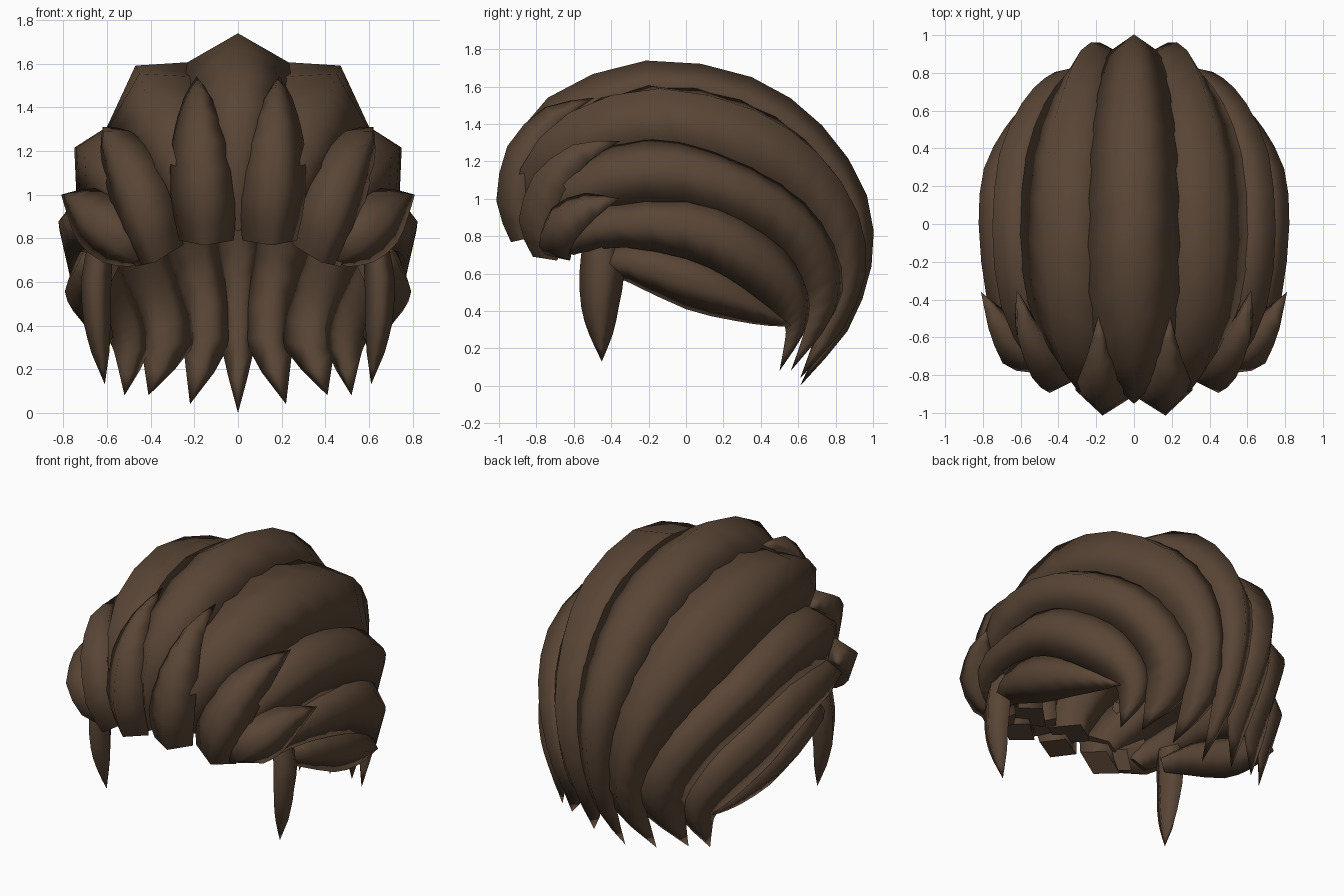
import bpy, bmesh
from mathutils import Vector as V

if "Cube" in bpy.data.objects:
    bpy.data.objects.remove(bpy.data.objects["Cube"])

brown = bpy.data.materials.new("brown_hair")
brown.diffuse_color = (0.1, 0.06, 0.036, 1)
brown.use_nodes = True
brown.node_tree.nodes["Principled BSDF"].inputs["Base Color"].default_value = brown.diffuse_color
CENTRE = V((0, 0.05, 0.7))


def smooth_path(points, n=2):
    """Catmull-Rom resampling of a point list."""
    p = [V(q) for q in points]
    p = [2 * p[0] - p[1]] + p + [2 * p[-1] - p[-2]]
    out = []
    for i in range(1, len(p) - 2):
        a, b, c, d = p[i - 1:i + 3]
        for k in range(n):
            u = k / n
            out.append(0.5 * (2 * b + (c - a) * u + (2 * a - 5 * b + 4 * c - d) * u * u
                              + (3 * b - a - 3 * c + d) * u ** 3))
    return out + [p[-2]]


def lock(name, left, right, thick, profile, mirror=True):
    """Diamond-section lock of hair lofted between two edge lines."""
    L, R = smooth_path(left), smooth_path(right)
    n = len(L)
    mid = [(a + b) / 2 for a, b in zip(L, R)]
    bm = bmesh.new()
    rings = []
    for i in range(n):
        if (L[i] - R[i]).length < 1e-4:
            rings.append([bm.verts.new(mid[i])] * 4)
            continue
        tangent = mid[min(i + 1, n - 1)] - mid[max(i - 1, 0)]
        out = tangent.cross(R[i] - L[i]).normalized()
        if out.dot(mid[i] - CENTRE) < 0:
            out = -out
        u = i / (n - 1) * (len(profile) - 1)
        k = min(int(u), len(profile) - 2)
        t = thick * (profile[k] + (profile[k + 1] - profile[k]) * (u - k))
        rings.append([bm.verts.new(q) for q in (L[i], mid[i] + out * t, R[i], mid[i] - out * t)])
    for a, b in zip(rings, rings[1:]):
        for j in range(4):
            m = (j + 1) % 4
            vs = list(dict.fromkeys((a[j], a[m], b[m], b[j])))
            bm.faces.new(vs).smooth = True
    for end in (rings[0], rings[-1]):
        if len(set(end)) == 4:
            bm.faces.new(end)
    bmesh.ops.recalc_face_normals(bm, faces=bm.faces)
    me = bpy.data.meshes.new(name)
    bm.to_mesh(me)
    bm.free()
    me.materials.append(brown)
    ob = bpy.data.objects.new(name, me)
    bpy.context.collection.objects.link(ob)
    if mirror:
        ob.modifiers.new("mirror", 'MIRROR')


def tucked(a, b, amount):
    """Extend seam a away from seam b, slightly inward, so a lock tucks under its neighbour."""
    out = []
    for p, q in zip(a, b):
        p, q = V(p), V(q)
        s = p + (p - q) * amount
        out.append(s + (CENTRE - s).normalized() * (p - q).length * amount * 0.5)
    return out


# seams between the long locks, front to nape
s1 = [(.08, -.8, .85), (.14, -.82, 1.15), (.22, -.65, 1.42), (.26, -.2, 1.59), (.25, .3, 1.51),
      (.21, .64, 1.3), (.16, .87, .98), (.11, .91, .65), (.08, .81, .32)]
s2 = [(.3, -.75, .85), (.45, -.68, 1.1), (.57, -.4, 1.27), (.61, -.05, 1.29), (.58, .35, 1.15),
      (.48, .63, .97), (.36, .79, .75), (.27, .84, .51), (.25, .74, .3)]
s3 = [(.48, -.68, .75), (.58, -.62, .85), (.69, -.42, .95), (.74, 0, .98), (.71, .3, .88),
      (.61, .52, .73), (.53, .62, .58), (.46, .66, .43), (.44, .63, .28)]
s4 = [(.6, -.6, .7), (.66, -.52, .72), (.73, -.32, .74), (.77, 0, .68), (.76, .22, .58),
      (.69, .39, .46), (.62, .5, .37), (.58, .53, .31), (.56, .53, .25)]
tips = [(0, .61, 0), (.22, .61, .04), (.41, .56, .08), (.52, .5, .08)]
long_profile = [.7, .9, 1, 1, 1, .85, .7, .55, .4, 0]

# long locks sweeping from the fringe over the head to the nape
lock("crown_lock", [(-x, y, z) for x, y, z in s1] + [tips[0]], s1 + [tips[0]], .15, long_profile, False)
for name, a, b, tip, t, tuck in (("upper_lock", s1, s2, tips[1], .17, .32),
                                 ("middle_lock", s2, s3, tips[2], .12, .25),
                                 ("lower_lock", s3, s4, tips[3], .09, .25)):
    lock(name, tucked(a, b, tuck) + [tip], b + [tip], t, long_profile)

# bottom lock above the ear
lock("ear_lock",
     [(.6, -.45, .72), (.69, -.28, .78), (.73, 0, .73), (.71, .25, .61), (.63, .45, .45), (.57, .56, .32)],
     [(.58, -.42, .6), (.64, -.3, .55), (.68, 0, .41), (.66, .25, .35), (.61, .45, .32), (.57, .56, .32)],
     .09, [.6, 1, 1, .8, .5, 0])

# fringe locks: pointed root, blunt lower end
fringe = [0, .65, 1, 1, .7]
tip = (.19, -.49, 1.54)
lock("centre_fringe",
     [tip, (.1, -.71, 1.42), (.03, -.86, 1.22), (0, -.91, .98), (.02, -.87, .79)],
     [tip, (.25, -.7, 1.44), (.3, -.83, 1.25), (.31, -.88, 1), (.27, -.84, .79)], .12, fringe)
tip = (.62, -.35, 1.31)
lock("middle_fringe",
     [tip, (.49, -.6, 1.29), (.36, -.75, 1.15), (.28, -.81, .95), (.25, -.78, .77)],
     [tip, (.63, -.52, 1.2), (.6, -.66, 1.03), (.54, -.73, .83), (.47, -.69, .67)], .13, fringe)
tip = (.81, -.36, 1)
lock("side_fringe",
     [tip, (.66, -.54, 1.03), (.53, -.71, .97), (.43, -.74, .87), (.38, -.7, .8)],
     [tip, (.78, -.48, .9), (.73, -.59, .78), (.62, -.63, .69), (.5, -.62, .67)], .11, fringe)

# sideburn hanging in front of the ear
tip = (.61, -.45, .13)
lock("sideburn",
     [(.63, -.55, .78), (.65, -.57, .6), (.645, -.56, .42), (.63, -.52, .28), tip],
     [(.63, -.35, .78), (.65, -.33, .6), (.645, -.36, .42), (.63, -.39, .28), tip],
     .07, [.8, 1, .9, .6, 0])
